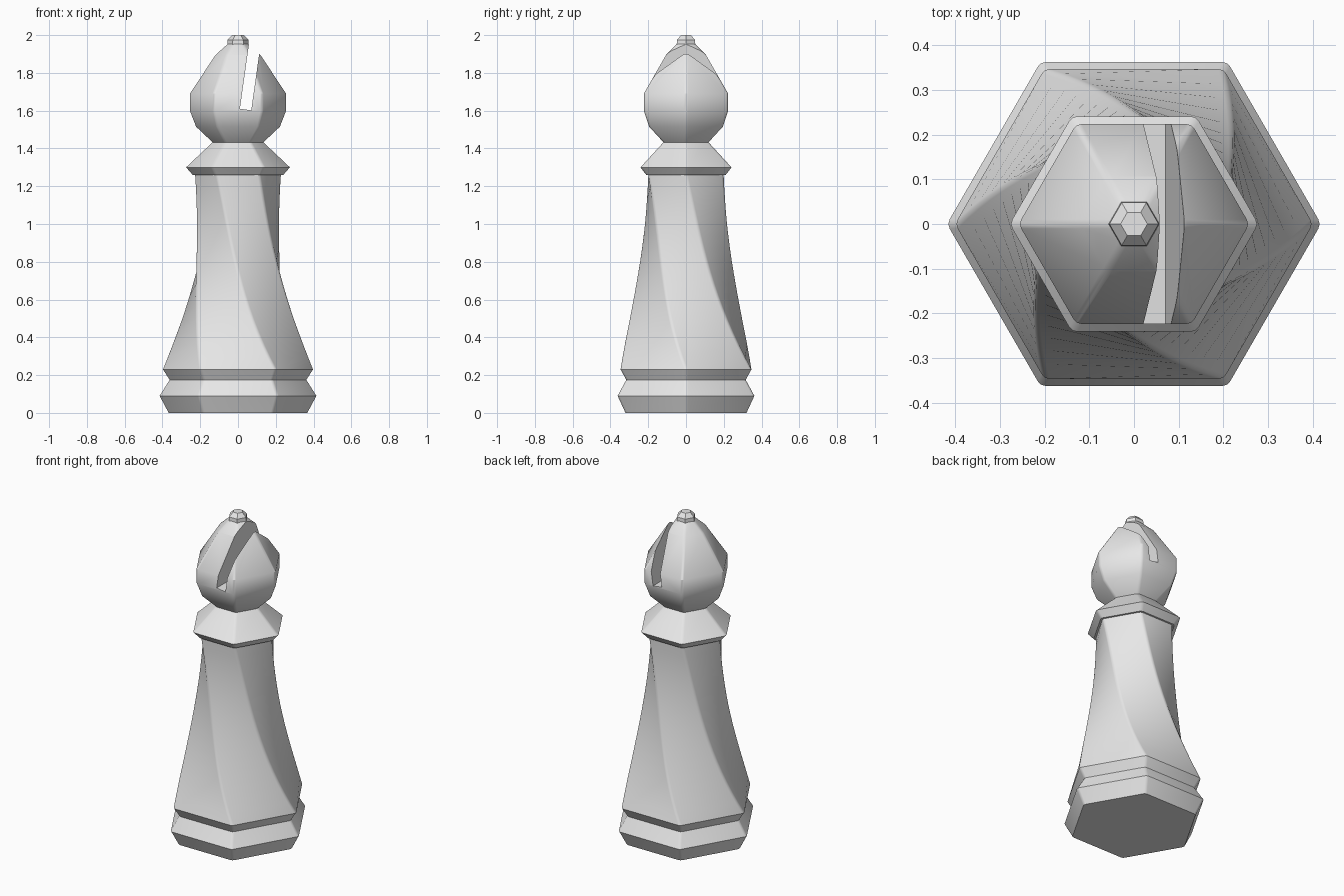
import bpy, bmesh
from math import radians, cos, sin, tau
from mathutils import Vector, Matrix

cube = bpy.data.objects.get("Cube")
if cube:
    bpy.data.objects.remove(cube, do_unlink=True)

grey = bpy.data.materials.new("light_grey")
grey.use_nodes = True
grey.diffuse_color = (0.8, 0.8, 0.8, 1)
grey.node_tree.nodes["Principled BSDF"].inputs["Base Color"].default_value = (0.8, 0.8, 0.8, 1)


def hexagon(radius, z, turn=0.0, soft=0.012):
    """Hexagon ring with slightly rounded corners."""
    corners = [Vector((radius * cos(i * tau / 6 + turn), radius * sin(i * tau / 6 + turn), z))
               for i in range(6)]
    if not soft:
        return corners
    ring = []
    for i, c in enumerate(corners):
        before = (corners[i - 1] - c).normalized()
        after = (corners[(i + 1) % 6] - c).normalized()
        ring += [c + before * soft, c + (before + after) * soft * 0.268, c + after * soft]
    return ring


def select_only(obj):
    bpy.ops.object.select_all(action='DESELECT')
    obj.select_set(True)
    bpy.context.view_layer.objects.active = obj


def loft(name, rings):
    """Closed solid through a stack of rings."""
    bm = bmesh.new()
    loops = [[bm.verts.new(p) for p in ring] for ring in rings]
    for low, high in zip(loops, loops[1:]):
        n = len(low)
        for i in range(n):
            j = (i + 1) % n
            bm.faces.new((low[i], low[j], high[j], high[i]))
    bm.faces.new(reversed(loops[0]))
    bm.faces.new(loops[-1])
    mesh = bpy.data.meshes.new(name)
    bm.to_mesh(mesh)
    bm.free()
    mesh.materials.append(grey)
    obj = bpy.data.objects.new(name, mesh)
    bpy.context.collection.objects.link(obj)
    return obj


def smooth(obj, degrees=32):
    select_only(obj)
    bpy.ops.object.shade_smooth_by_angle(angle=radians(degrees))


def turned(name, profile, soft=0.012):
    return loft(name, [hexagon(r, z, 0, soft) for r, z in profile])


# Stepped base
base = turned("base", [(0.37, 0), (0.418, 0.09), (0.365, 0.175), (0.4, 0.23)])
smooth(base)

# Flared shaft, twisted by one sixth of a turn
steps = 16
rings = []
for k in range(steps + 1):
    t = k / steps
    rings.append(hexagon(0.4 - 0.41 * t + 0.24 * t * t, 0.23 + 1.03 * t, -t * tau / 6))
smooth(loft("twisted_shaft", rings))

# Collar
smooth(turned("collar", [(0.243, 1.26), (0.278, 1.3), (0.135, 1.435)]))

# Head
head = turned("head", [(0.135, 1.43), (0.225, 1.515), (0.258, 1.6), (0.258, 1.69),
                       (0.122, 1.895), (0.055, 1.955)])

# Slanted slot through the head
bm = bmesh.new()
bmesh.ops.create_cube(bm, size=1)
bm.transform(Matrix.Translation((0.04, 0, 1.606)) @ Matrix.Rotation(radians(8), 4, 'Y')
             @ Matrix.Diagonal((0.061, 1, 0.6, 1)) @ Matrix.Translation((0, 0, 0.5)))
mesh = bpy.data.meshes.new("slot_cutter")
bm.to_mesh(mesh)
bm.free()
mesh.materials.append(grey)
cutter = bpy.data.objects.new("slot_cutter", mesh)
bpy.context.collection.objects.link(cutter)
cutter.hide_render = True
select_only(head)
cut = head.modifiers.new("slot", 'BOOLEAN')
cut.operation = 'DIFFERENCE'
cut.solver = 'EXACT'
cut.object = cutter
bpy.ops.object.modifier_apply(modifier=cut.name)
bpy.data.objects.remove(cutter, do_unlink=True)
smooth(head)

# Finial
smooth(turned("finial", [(0.045, 1.94), (0.057, 1.95), (0.055, 1.975), (0.03, 2.0)], 0), 20)
